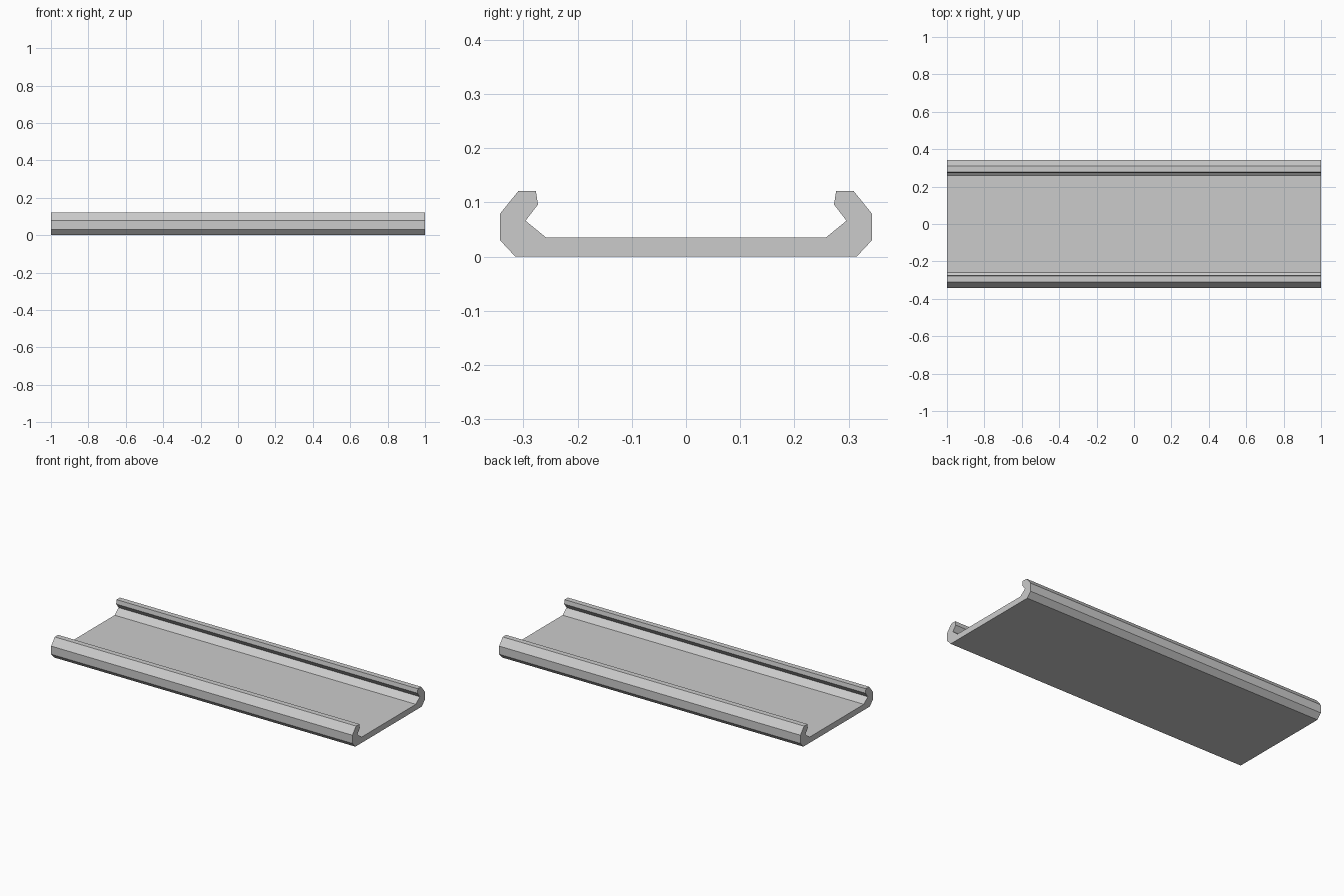
import bpy
import bmesh

cube = bpy.data.objects.get("Cube")
if cube:
    bpy.data.objects.remove(cube, do_unlink=True)

LENGTH = 2.0

# Single plain grey
grey = bpy.data.materials.new("light_grey")
grey.use_nodes = True
colour = (0.6, 0.6, 0.6, 1)
grey.diffuse_color = colour
grey.node_tree.nodes["Principled BSDF"].inputs["Base Color"].default_value = colour

# Half cross-section (y, z): base corner, outer wall, curled lip, inner floor
half = [(0.315, 0), (0.343, 0.03), (0.343, 0.079), (0.309, 0.121),
        (0.277, 0.121), (0.273, 0.096), (0.296, 0.066), (0.258, 0.035)]
profile = half + [(-y, z) for y, z in reversed(half)]

# Channel: mirrored cross-section extruded along x
bm = bmesh.new()
end = bm.faces.new([bm.verts.new((-LENGTH / 2, y, z)) for y, z in profile])
result = bmesh.ops.extrude_face_region(bm, geom=[end], use_keep_orig=True)
moved = [v for v in result["geom"] if isinstance(v, bmesh.types.BMVert)]
bmesh.ops.translate(bm, verts=moved, vec=(LENGTH, 0, 0))
bmesh.ops.recalc_face_normals(bm, faces=bm.faces)

mesh = bpy.data.meshes.new("lipped_channel")
bm.to_mesh(mesh)
bm.free()
mesh.materials.append(grey)
channel = bpy.data.objects.new("lipped_channel", mesh)
bpy.context.collection.objects.link(channel)
